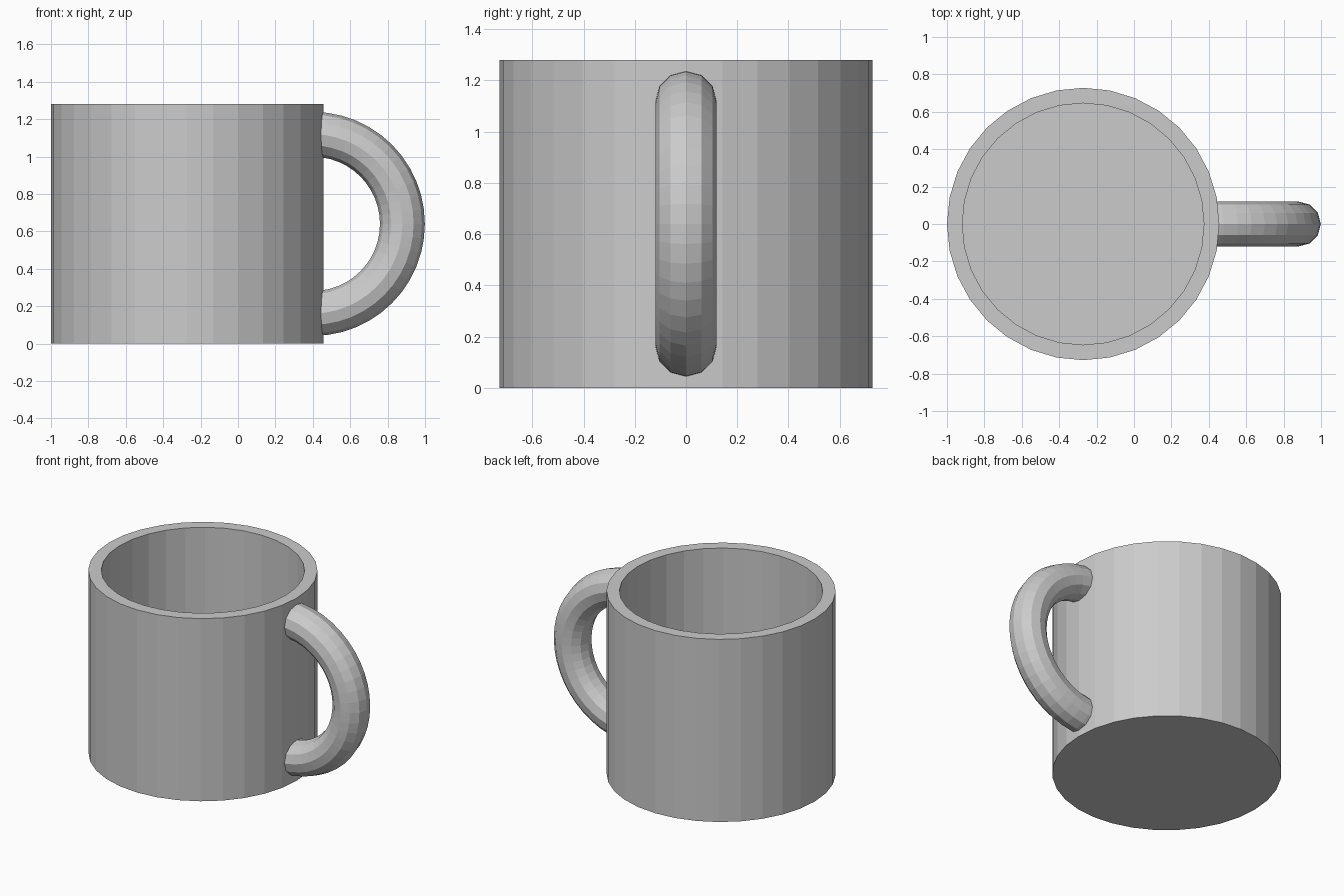
import bpy, bmesh, math

if "Cube" in bpy.data.objects:
    bpy.data.objects.remove(bpy.data.objects["Cube"])

SIDES = 32                 # facets around the cup
CUP_X = -0.272             # cup axis
OUTER, INNER = 0.728, 0.646
HEIGHT, FLOOR = 1.28, 0.08
BEND_X, BEND_Z = 0.40, 0.64   # handle arc centre
BEND_R, TUBE_R = 0.479, 0.12

grey = bpy.data.materials.new("grey")
grey.diffuse_color = (0.6, 0.6, 0.6, 1)
grey.use_nodes = True
grey.node_tree.nodes["Principled BSDF"].inputs["Base Color"].default_value = grey.diffuse_color


def skin(name, rings):
    """Flat-shaded surface through a row of closed rings, capped at both ends."""
    bm = bmesh.new()
    loops = [[bm.verts.new(p) for p in ring] for ring in rings]
    for a, b in zip(loops, loops[1:]):
        n = len(a)
        for i in range(n):
            j = (i + 1) % n
            bm.faces.new((a[i], a[j], b[j], b[i]))
    bm.faces.new(loops[0][::-1])
    bm.faces.new(loops[-1])
    bmesh.ops.recalc_face_normals(bm, faces=bm.faces)
    mesh = bpy.data.meshes.new(name)
    bm.to_mesh(mesh)
    bm.free()
    mesh.materials.append(grey)
    obj = bpy.data.objects.new(name, mesh)
    bpy.context.collection.objects.link(obj)
    return obj


def circle(n):
    return [(math.cos(math.tau * i / n), math.sin(math.tau * i / n)) for i in range(n)]


# Cup: outside wall, flat rim, inside wall and floor
profile = [(OUTER, 0), (OUTER, HEIGHT), (INNER, HEIGHT), (INNER, FLOOR)]
skin("cup", [[(CUP_X + r * c, r * s, z) for c, s in circle(SIDES)] for r, z in profile])

# Handle: half ring whose ends are buried in the cup wall
STEPS = 24
arc = [-math.pi / 2 + math.pi * k / STEPS for k in range(STEPS + 1)]
skin("handle", [[(BEND_X + (BEND_R + TUBE_R * c) * math.cos(a),
                  TUBE_R * s,
                  BEND_Z + (BEND_R + TUBE_R * c) * math.sin(a))
                 for c, s in circle(12)] for a in arc])
